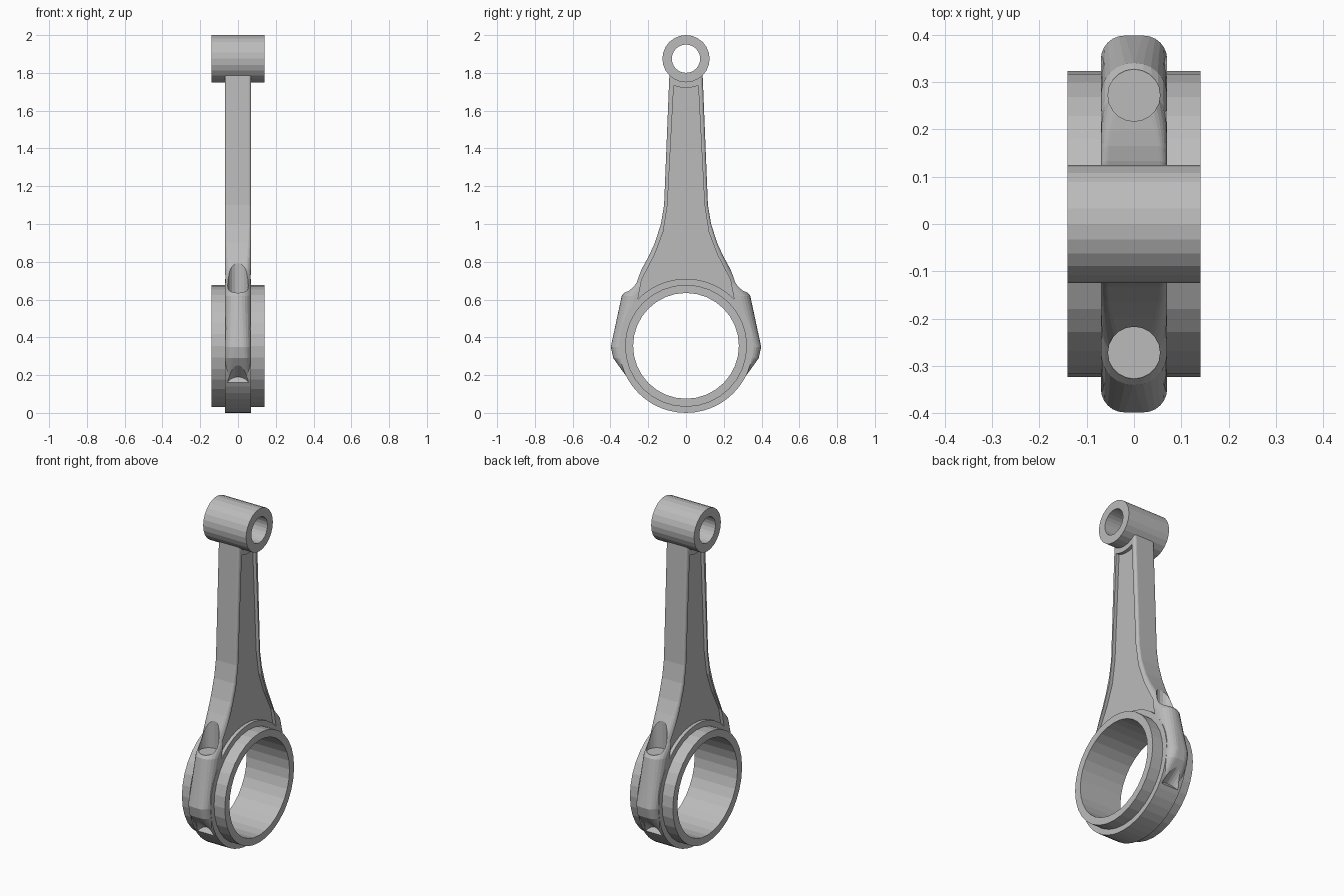
import bpy, bmesh, math
from mathutils import Matrix, Vector

cube = bpy.data.objects.get("Cube")
if cube:
    bpy.data.objects.remove(cube)

steel = bpy.data.materials.new("steel_grey")
steel.use_nodes = True
steel.diffuse_color = (0.5, 0.5, 0.5, 1)
steel.node_tree.nodes["Principled BSDF"].inputs["Base Color"].default_value = (0.5, 0.5, 0.5, 1)

BIG_Z, SMALL_Z, HALF = 0.355, 1.875, 0.07


def finish(name, bm):
    bmesh.ops.recalc_face_normals(bm, faces=bm.faces)
    mesh = bpy.data.meshes.new(name)
    bm.to_mesh(mesh)
    bm.free()
    mesh.materials.append(steel)
    obj = bpy.data.objects.new(name, mesh)
    bpy.context.collection.objects.link(obj)
    return obj


def loft(name, loops, closed=False):
    """Skin a list of equal point loops; cap the ends, or join them when closed."""
    bm = bmesh.new()
    rows = [[bm.verts.new(p) for p in loop] for loop in loops]
    n = len(rows[0])
    pairs = list(zip(rows, rows[1:]))
    if closed:
        pairs.append((rows[-1], rows[0]))
    else:
        bm.faces.new(rows[0])
        bm.faces.new(rows[-1])
    for a, b in pairs:
        for i in range(n):
            j = (i + 1) % n
            bm.faces.new((a[i], a[j], b[j], b[i]))
    return finish(name, bm)


def cylinder(name, base, direction, radius, length, sides):
    d = Vector(direction).normalized()
    bm = bmesh.new()
    place = Matrix.Translation(Vector(base) + d * length / 2) @ d.to_track_quat("Z", "Y").to_matrix().to_4x4()
    bmesh.ops.create_cone(bm, cap_ends=True, segments=sides, radius1=radius,
                          radius2=radius, depth=length, matrix=place)
    return finish(name, bm)


def sleeve(name, z, outer, inner, half, sides):
    def ring(r, x):
        return [(x, r * math.sin(math.tau * i / sides), z + r * math.cos(math.tau * i / sides))
                for i in range(sides)]
    return loft(name, [ring(outer, -half), ring(outer, half), ring(inner, half), ring(inner, -half)], True)


def boolean(target, tool, operation):
    mod = target.modifiers.new("cut", "BOOLEAN")
    mod.operation, mod.object, mod.solver = operation, tool, "EXACT"
    bpy.context.view_layer.objects.active = target
    bpy.ops.object.modifier_apply(modifier=mod.name)
    bpy.data.objects.remove(tool)


def section(z, width, radius, steps=6):
    """Horizontal rounded rectangle."""
    points = []
    for k, (sx, sy) in enumerate([(1, 1), (-1, 1), (-1, -1), (1, -1)]):
        for i in range(steps + 1):
            a = math.pi / 2 * (k + i / steps)
            points.append((sx * (HALF - radius) + radius * math.cos(a),
                           sy * (width - radius) + radius * math.sin(a), z))
    return points


# Rod body: height, half width, corner radius
stations = [(0.185, 0.31, 0.03), (0.29, 0.385, 0.045), (0.35, 0.398, 0.05), (0.48, 0.37, 0.06),
            (0.62, 0.34, 0.068), (0.69, 0.28, 0.06), (0.77, 0.23, 0.035), (0.83, 0.197, 0.025),
            (0.9, 0.165, 0.018), (1.0, 0.133, 0.015), (1.1, 0.116, 0.015), (1.79, 0.088, 0.015)]
body = loft("rod_body", [section(*s) for s in stations])
boolean(body, cylinder("cap_disc", (-HALF, 0, BIG_Z), (1, 0, 0), 0.355, 2 * HALF, 48), "UNION")
boolean(body, cylinder("bore", (-0.2, 0, BIG_Z), (1, 0, 0), 0.3, 0.4, 32), "DIFFERENCE")

# Web pockets on both faces, with arcs round the two ends
side = [(0.235, 0.705), (0.165, 0.84), (0.12, 0.96), (0.098, 1.1)]


def arc(z, radius, start, end, steps=12):
    angles = [start + (end - start) * i / steps for i in range(steps + 1)]
    return [(radius * math.sin(a), z + radius * math.cos(a)) for a in angles]


outline = (arc(BIG_Z, 0.355, -0.8, 0.8) + side
           + arc(SMALL_Z, 0.155, math.pi - 0.43, math.pi + 0.43, 6)
           + [(-y, z) for y, z in reversed(side)])
for s in (-1, 1):
    pocket = loft("pocket", [[(s * x, y, z) for y, z in outline] for x in (0.05, 0.1)])
    boolean(body, pocket, "DIFFERENCE")

# Bolt seats on the shoulders and slanted nut notches below
for s in (-1, 1):
    boolean(body, cylinder("seat", (0, s * 0.272, 0.632), (0, 0, 1), 0.055, 0.3, 20), "DIFFERENCE")
    boolean(body, cylinder("notch", (0, s * 0.311, 0.142), (0, s * 0.8, 0.6), 0.06, 0.3, 24), "DIFFERENCE")

# Bearing sleeves
sleeve("big_end_sleeve", BIG_Z, 0.323, 0.28, 0.14, 32)
sleeve("small_end_sleeve", SMALL_Z, 0.125, 0.075, 0.14, 24)
